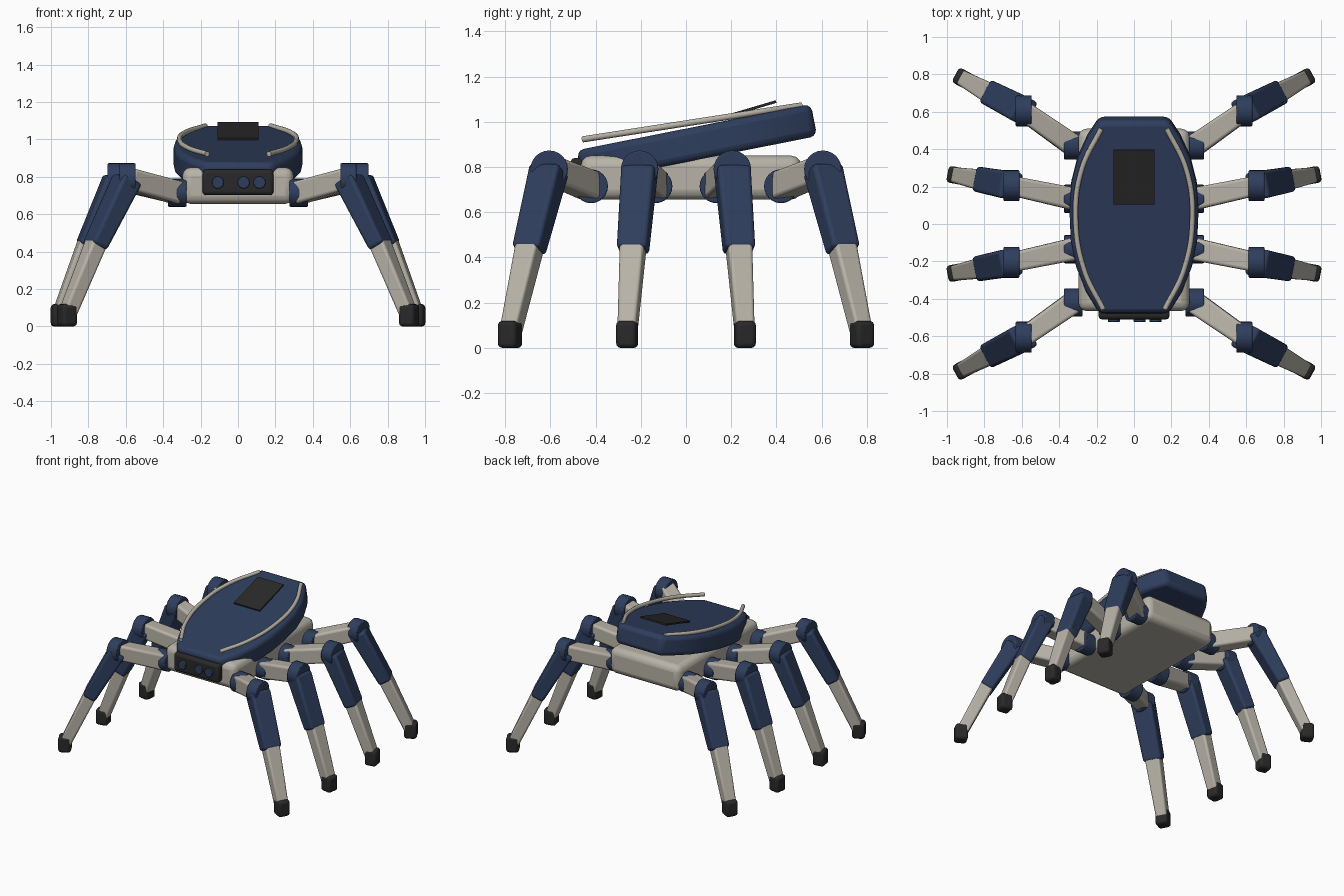
import bpy, bmesh, math
from mathutils import Vector, Matrix

if "Cube" in bpy.data.objects:
    bpy.data.objects.remove(bpy.data.objects["Cube"])


def material(name, rgb):
    m = bpy.data.materials.new(name)
    m.use_nodes = True
    m.diffuse_color = (*rgb, 1)
    bsdf = next(n for n in m.node_tree.nodes if n.type == 'BSDF_PRINCIPLED')
    bsdf.inputs["Base Color"].default_value = (*rgb, 1)
    return m


BLUE = material("navy blue", (0.028, 0.048, 0.11))
BEIGE = material("warm grey", (0.48, 0.45, 0.39))
BLACK = material("charcoal", (0.022, 0.022, 0.022))


def finish(name, bm, mat, matrix, bevel=0.0, segments=3):
    """Turn a bmesh into a bevelled, smooth-shaded object."""
    bmesh.ops.recalc_face_normals(bm, faces=bm.faces)
    me = bpy.data.meshes.new(name)
    bm.to_mesh(me)
    bm.free()
    me.materials.append(mat)
    ob = bpy.data.objects.new(name, me)
    bpy.context.collection.objects.link(ob)
    ob.matrix_world = matrix
    if bevel:
        mod = ob.modifiers.new("Bevel", 'BEVEL')
        mod.width, mod.segments = bevel, segments
        mod.limit_method, mod.angle_limit = 'ANGLE', math.radians(40)
    bpy.ops.object.select_all(action='DESELECT')
    ob.select_set(True)
    bpy.context.view_layer.objects.active = ob
    bpy.ops.object.shade_smooth_by_angle(angle=math.radians(35))
    return ob


def box(name, center, size, mat, bevel, tilt=0.0):
    bm = bmesh.new()
    bmesh.ops.create_cube(bm, size=1)
    bmesh.ops.scale(bm, vec=size, verts=bm.verts)
    turn = Matrix.Rotation(tilt, 4, 'X')
    return finish(name, bm, mat, Matrix.Translation(center) @ turn, bevel)


def cylinder(name, center, radius, length, axis, mat, bevel):
    bm = bmesh.new()
    bmesh.ops.create_cone(bm, cap_ends=True, segments=24, radius1=radius,
                          radius2=radius, depth=length)
    turn = Vector(axis).to_track_quat('Z', 'Y').to_matrix().to_4x4()
    return finish(name, bm, mat, Matrix.Translation(center) @ turn, bevel, 2)


def beam(name, a, b, start, end, side, mat, bevel):
    """Tapered box from a to b; start and end are (width, thickness)."""
    a, b = Vector(a), Vector(b)
    z = (b - a).normalized()
    x = (side - z * side.dot(z)).normalized()
    y = z.cross(x)
    bm = bmesh.new()
    bmesh.ops.create_cube(bm, size=1)
    for v in bm.verts:
        w, t = start if v.co.z < 0 else end
        v.co = Vector((v.co.x * w, v.co.y * t, v.co.z * (b - a).length))
    turn = Matrix((x, y, z)).transposed().to_4x4()
    return finish(name, bm, mat, Matrix.Translation((a + b) / 2) @ turn, bevel)


# Chassis
box("chassis", (0, 0.022, 0.753), (0.595, 0.975, 0.195), BEIGE, 0.045)

# Sensor head with three lenses
box("sensor_head", (0, -0.465, 0.771), (0.38, 0.09, 0.138), BLACK, 0.02)
for i, x in enumerate((-0.108, 0.03, 0.115)):
    cylinder(f"lens_{i + 1}", (x, -0.505, 0.77), 0.032, 0.04, (0, 1, 0), BLUE, 0.004)

# Tilted back shell, extruded from a barrel-shaped outline
TILT = math.radians(11.2)
half = [(0.185, -0.525), (0.255, -0.41), (0.31, -0.27), (0.338, -0.13), (0.345, 0.03),
        (0.335, 0.18), (0.3, 0.32), (0.245, 0.44), (0.185, 0.53)]
outline = half + [(-x, y) for x, y in reversed(half)]
bm = bmesh.new()
base = bm.faces.new([bm.verts.new((x, y, -0.0725)) for x, y in outline])
top = bmesh.ops.extrude_face_region(bm, geom=[base])["geom"]
bmesh.ops.translate(bm, vec=(0, 0, 0.145),
                    verts=[v for v in top if isinstance(v, bmesh.types.BMVert)])
finish("back_shell", bm, BLUE,
       Matrix.Translation((0, 0.046, 0.905)) @ Matrix.Rotation(TILT, 4, 'X'), 0.03)

# Raised dark panel on the shell
box("top_panel", (0, 0.252, 1.046), (0.22, 0.305, 0.012), BLACK, 0.002, math.radians(16.5))

# Curved rails along the shell edges
for side, sx in (("left", 1), ("right", -1)):
    cu = bpy.data.curves.new(f"{side}_rail", 'CURVE')
    cu.dimensions = '3D'
    cu.bevel_depth, cu.bevel_resolution, cu.use_fill_caps = 0.014, 3, True
    path = [(0.165, -0.455), (0.265, -0.25), (0.312, 0.03), (0.28, 0.29), (0.175, 0.51)]
    sp = cu.splines.new('BEZIER')
    sp.bezier_points.add(len(path) - 1)
    for p, (x, y) in zip(sp.bezier_points, path):
        p.co = (sx * x, y, 0.993 + 0.155 * y)
        p.handle_left_type = p.handle_right_type = 'AUTO'
    cu.materials.append(BEIGE)
    bpy.context.collection.objects.link(bpy.data.objects.new(f"{side}_rail", cu))

# Legs: hip, knee, shin joint and foot positions for the outer and inner pairs
LEGS = {
    "outer": ((0.325, 0.42, 0.715), (0.59, 0.605, 0.79), (0.765, 0.695, 0.43), (0.915, 0.778, 0.06)),
    "inner": ((0.325, 0.135, 0.715), (0.655, 0.205, 0.79), (0.815, 0.235, 0.43), (0.953, 0.26, 0.06)),
}
for pair, joints in LEGS.items():
    for sx in (1, -1):
        for sy in (1, -1):
            tag = f"{pair}_{'back' if sy > 0 else 'front'}_{'left' if sx > 0 else 'right'}"
            hip, knee, joint, foot = [Vector((sx * x, sy * y, z)) for x, y, z in joints]
            out = foot - knee
            side = Vector((-out.y, out.x, 0)).normalized()
            cylinder(f"hip_joint_{tag}", hip, 0.075, 0.1, (1, 0, 0), BLUE, 0.006)
            beam(f"upper_link_{tag}", hip, knee, (0.12, 0.12), (0.105, 0.115),
                 side, BEIGE, 0.016)
            cylinder(f"knee_joint_{tag}", knee, 0.083, 0.085, (1, 0, 0), BLUE, 0.006)
            beam(f"thigh_{tag}", knee, joint, (0.15, 0.12), (0.135, 0.095),
                 side, BLUE, 0.018)
            beam(f"shin_{tag}", joint + (joint - foot) * 0.08, foot, (0.11, 0.09),
                 (0.08, 0.08), side, BEIGE, 0.014)
            up = Vector((0, 0, 0.06))
            beam(f"foot_{tag}", foot - up, foot + up, (0.09, 0.09), (0.09, 0.09),
                 side, BLACK, 0.02)
